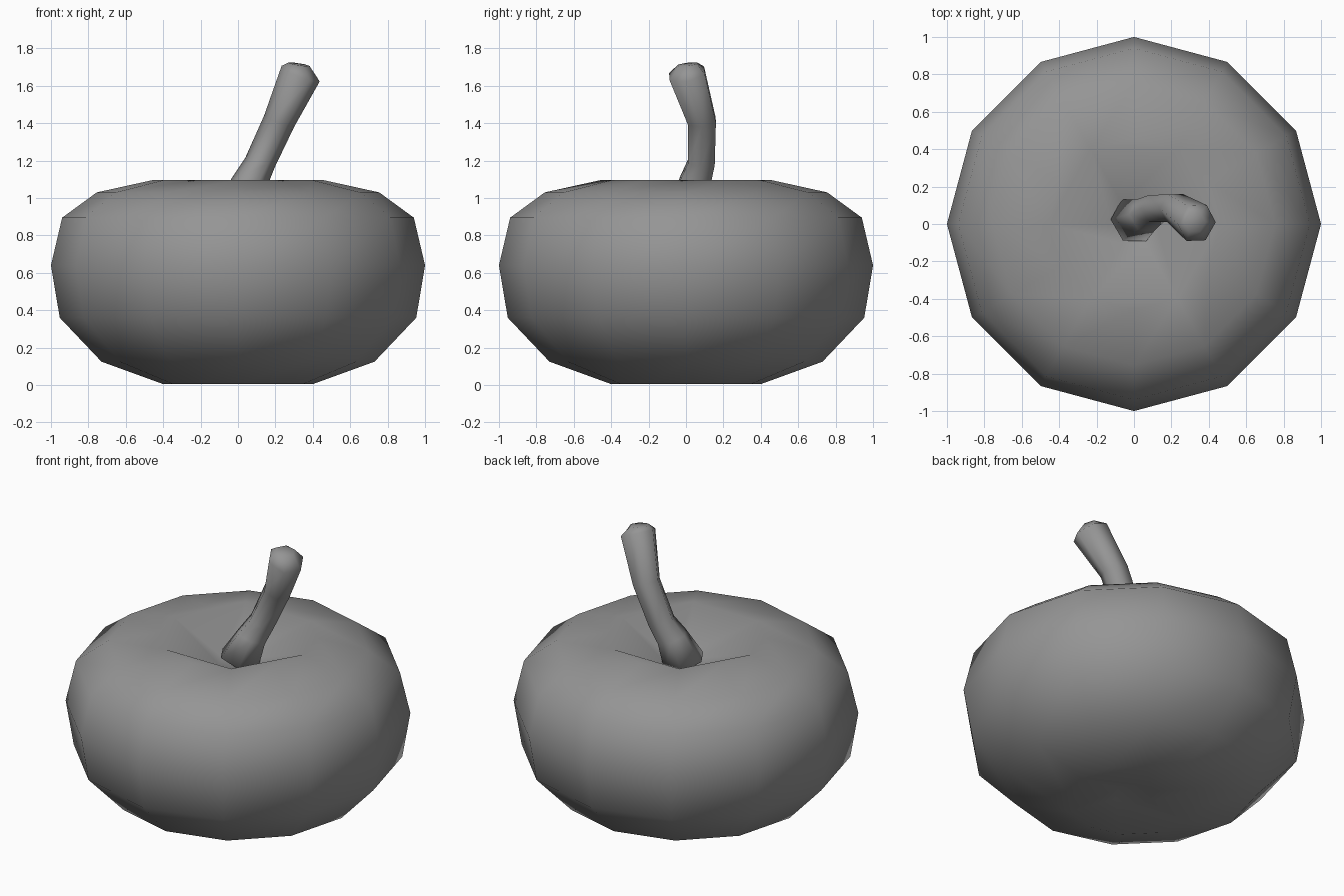
import bpy, bmesh
from math import cos, sin, pi
from mathutils import Vector

cube = bpy.data.objects.get("Cube")
if cube:
    bpy.data.objects.remove(cube, do_unlink=True)

grey = bpy.data.materials.new("plain_grey")
grey.use_nodes = True
colour = (0.3, 0.3, 0.3, 1)
grey.diffuse_color = colour
grey.node_tree.nodes["Principled BSDF"].inputs["Base Color"].default_value = colour


def ring(bm, centre, radius, sides, normal=(0, 0, 1)):
    turn = Vector((0, 0, 1)).rotation_difference(Vector(normal))
    return [bm.verts.new(Vector(centre) + turn @ Vector(
        (radius * cos(2 * pi * i / sides), radius * sin(2 * pi * i / sides), 0)))
        for i in range(sides)]


def bridge(bm, a, b):
    n = len(a)
    for i in range(n):
        j = (i + 1) % n
        bm.faces.new((a[i], a[j], b[j], b[i]))


def finish(bm, name):
    bmesh.ops.recalc_face_normals(bm, faces=bm.faces[:])
    mesh = bpy.data.meshes.new(name)
    bm.to_mesh(mesh)
    bm.free()
    mesh.materials.append(grey)
    mesh.shade_smooth()
    obj = bpy.data.objects.new(name, mesh)
    bpy.context.collection.objects.link(obj)


def hollow(bm, rim, radius, z):
    """Close a twelve-sided rim with a six-sided sunken hollow."""
    for i in range(0, 12, 2):
        bm.faces.new((rim[i], rim[i + 1], rim[(i + 2) % 12]))
    inner = ring(bm, (0, 0, z), radius, 6)
    bridge(bm, rim[::2], inner)
    bm.faces.new(inner)


# Squat round body, twelve sides
bm = bmesh.new()
profile = [(0.40, 0.005), (0.73, 0.125), (0.953, 0.36), (1.0, 0.64),
           (0.94, 0.895), (0.755, 1.03), (0.46, 1.095)]
rings = [ring(bm, (0, 0, z), r, 12) for r, z in profile]
for low, high in zip(rings, rings[1:]):
    bridge(bm, low, high)
hollow(bm, rings[-1], 0.12, 0.93)
hollow(bm, rings[0], 0.12, 0.04)
finish(bm, "body")

# Bent six-sided stem: centre, radius, direction of each section
bm = bmesh.new()
sections = [((0.0, 0.02, 0.93), 0.13, (0.3, 0.2, 1)),
            ((0.065, 0.05, 1.09), 0.095, (0.3, 0.2, 1)),
            ((0.118, 0.082, 1.19), 0.083, (0.3, 0.05, 1)),
            ((0.22, 0.085, 1.41), 0.086, (0.35, -0.1, 1)),
            ((0.335, 0.005, 1.665), 0.11, (0.42, -0.2, 1)),
            ((0.325, 0.01, 1.715), 0.058, (0.15, -0.1, 1))]
rings = [ring(bm, c, r, 6, n) for c, r, n in sections]
for low, high in zip(rings, rings[1:]):
    bridge(bm, low, high)
bm.faces.new(rings[0])
bm.faces.new(rings[-1])
finish(bm, "stem")
